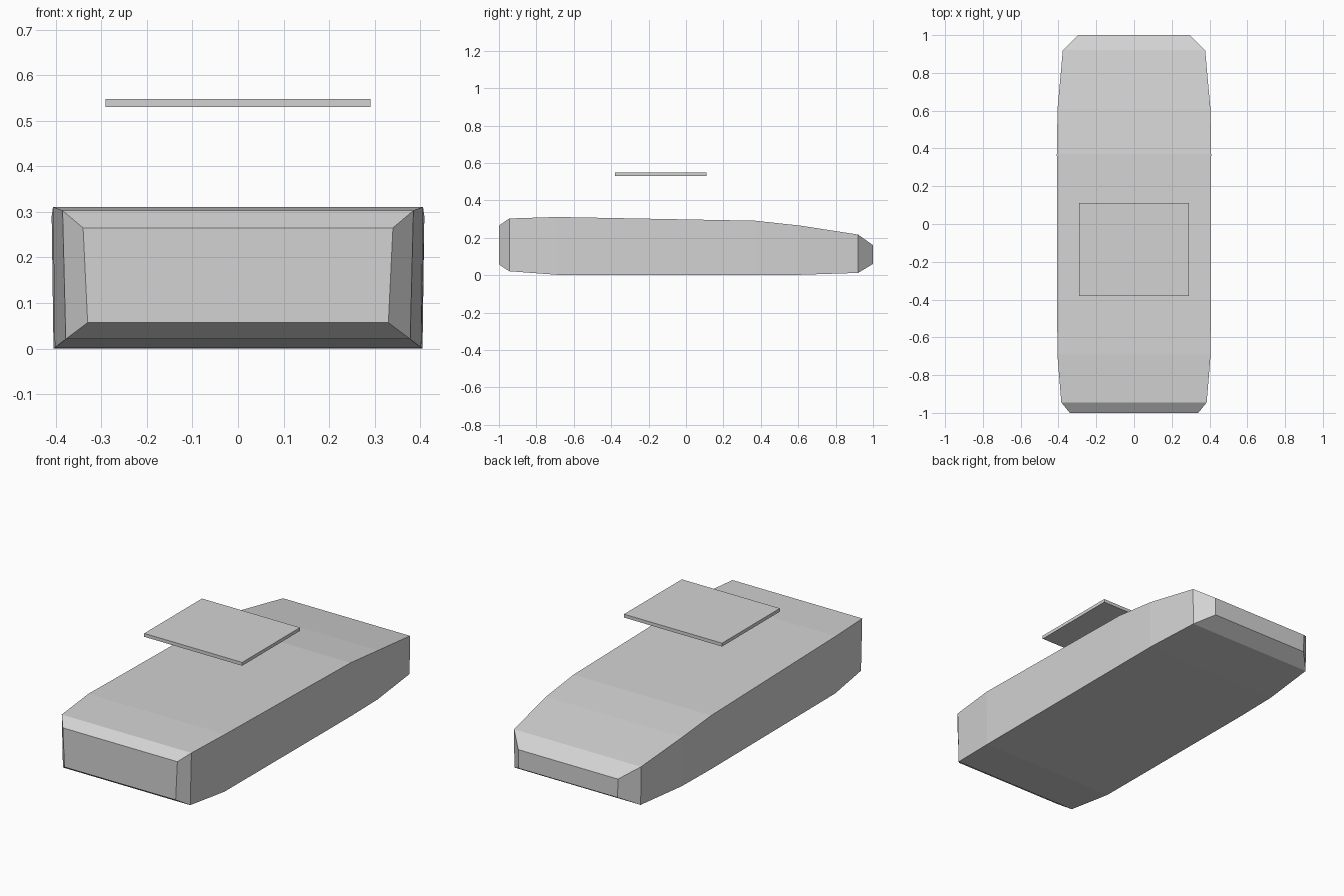
import bpy
import bmesh

if "Cube" in bpy.data.objects:
    bpy.data.objects.remove(bpy.data.objects["Cube"], do_unlink=True)

# Single plain grey finish
grey = bpy.data.materials.new("plain_grey")
grey.use_nodes = True
colour = (0.65, 0.65, 0.65, 1)
grey.diffuse_color = colour
bsdf = next(n for n in grey.node_tree.nodes if n.type == "BSDF_PRINCIPLED")
bsdf.inputs["Base Color"].default_value = colour


def loft(name, sections):
    """Skin four-cornered sections: y, bottom half width, top half width, bottom z, top z."""
    bm = bmesh.new()
    rings = []
    for y, low, high, z0, z1 in sections:
        corners = ((-low, z0), (low, z0), (high, z1), (-high, z1))
        rings.append([bm.verts.new((x, y, z)) for x, z in corners])
    for a, b in zip(rings, rings[1:]):
        for i in range(4):
            j = (i + 1) % 4
            bm.faces.new((a[i], a[j], b[j], b[i]))
    bm.faces.new(rings[0])
    bm.faces.new(rings[-1])
    bmesh.ops.recalc_face_normals(bm, faces=bm.faces)
    mesh = bpy.data.meshes.new(name)
    bm.to_mesh(mesh)
    bm.free()
    mesh.materials.append(grey)
    obj = bpy.data.objects.new(name, mesh)
    bpy.context.collection.objects.link(obj)
    return obj


# Tapered body with chamfered ends
loft("body", [
    (-1.0, 0.33, 0.34, 0.057, 0.265),
    (-0.945, 0.378, 0.385, 0.021, 0.303),
    (-0.69, 0.402, 0.406, 0.002, 0.311),
    (0.37, 0.405, 0.409, 0.0, 0.291),
    (0.61, 0.403, 0.405, 0.002, 0.265),
    (0.92, 0.375, 0.377, 0.012, 0.217),
    (1.0, 0.294, 0.296, 0.06, 0.16),
])

# Thin panel hovering above the body
loft("roof_panel", [(y, 0.291, 0.291, 0.53, 0.548) for y in (-0.38, 0.11)])
